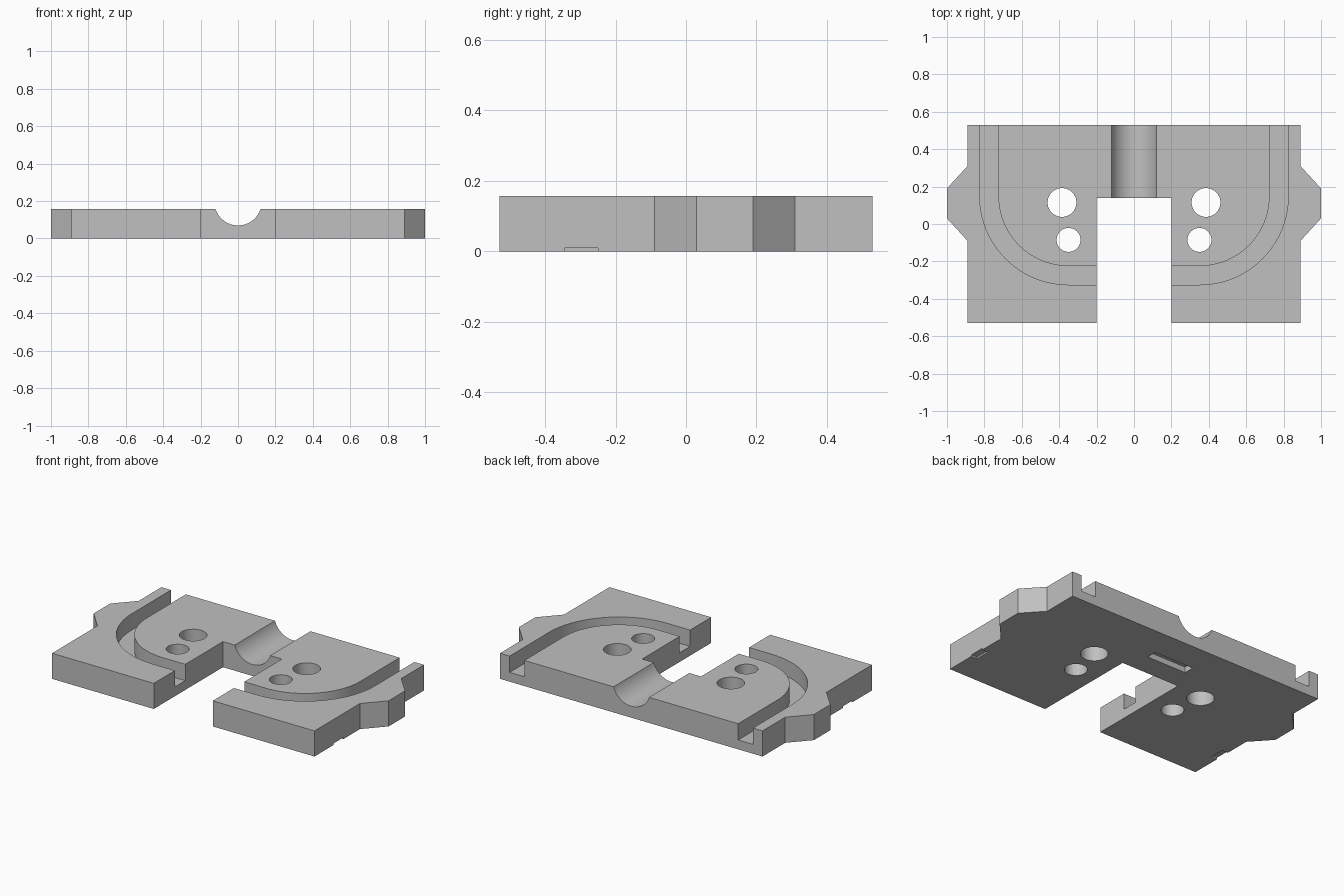
import bpy, bmesh, math
from mathutils import Matrix, Vector

if "Cube" in bpy.data.objects:
    bpy.data.objects.remove(bpy.data.objects["Cube"], do_unlink=True)

THICK = 0.157
BACK = 0.53

grey = bpy.data.materials.new("plain grey")
grey.use_nodes = True
grey.diffuse_color = (0.53, 0.53, 0.53, 1)
grey.node_tree.nodes["Principled BSDF"].inputs["Base Color"].default_value = (0.53, 0.53, 0.53, 1)


def finish(name, bm):
    bmesh.ops.recalc_face_normals(bm, faces=bm.faces)
    mesh = bpy.data.meshes.new(name)
    bm.to_mesh(mesh)
    bm.free()
    mesh.materials.append(grey)
    obj = bpy.data.objects.new(name, mesh)
    bpy.context.collection.objects.link(obj)
    return obj


def prism(name, outline, z0, z1):
    """Extrude a flat outline from z0 up to z1."""
    bm = bmesh.new()
    face = bm.faces.new([bm.verts.new((x, y, z0)) for x, y in outline])
    top = bmesh.ops.extrude_face_region(bm, geom=[face])["geom"]
    bmesh.ops.translate(bm, vec=(0, 0, z1 - z0),
                        verts=[v for v in top if isinstance(v, bmesh.types.BMVert)])
    return finish(name, bm)


def box(name, x0, x1, y0, y1, z0, z1):
    return prism(name, [(x0, y0), (x1, y0), (x1, y1), (x0, y1)], z0, z1)


def cylinder(name, centre, radius, length, along_y=False):
    bm = bmesh.new()
    turn = Matrix.Rotation(math.pi / 2 if along_y else 0, 4, 'X')
    bmesh.ops.create_cone(bm, cap_ends=True, segments=64, radius1=radius, radius2=radius,
                          depth=length, matrix=Matrix.Translation(Vector(centre)) @ turn)
    return finish(name, bm)


def channel_path(radius, side):
    """Back edge, down the side, round the corner and into the slot."""
    cx, cy = 0.35, 0.15
    arc = [(cx + radius * math.cos(a), cy - radius * math.sin(a))
           for a in (math.pi / 2 * i / 24 for i in range(25))]
    path = [(cx + radius, BACK + 0.1)] + arc + [(0.1, cy - radius)]
    return [(side * x, y) for x, y in path]


# Plate outline with side ears and the front slot
half = [(0.2, 0.14), (0.2, -BACK), (0.89, -BACK), (0.89, -0.09), (1.0, 0.03),
        (1.0, 0.19), (0.89, 0.31), (0.89, BACK)]
plate = prism("plate", half + [(-x, y) for x, y in reversed(half)], 0, THICK)

# Central half-round trough and underside pocket
cutters = [
    cylinder("trough_cutter", (0, 0.4, 0.197), 0.127, 0.7, along_y=True),
    box("pocket_cutter", -0.135, 0.135, 0.28, 0.345, -0.05, 0.035),
]
for side, label in ((1, "left"), (-1, "right")):
    # Curved channel
    outline = channel_path(0.475, side) + channel_path(0.375, side)[::-1]
    cutters.append(prism(label + "_channel_cutter", outline, 0.057, THICK + 0.1))
    # Through holes
    cutters.append(cylinder(label + "_large_hole_cutter", (side * 0.385, 0.115, 0.08), 0.077, 0.5))
    cutters.append(cylinder(label + "_small_hole_cutter", (side * 0.35, -0.085, 0.08), 0.064, 0.5))
    # Shallow pry notch under the outer edge
    x0, x1 = sorted((side * 0.85, side * 0.95))
    cutters.append(box(label + "_notch_cutter", x0, x1, -0.345, -0.25, -0.05, 0.01))

bpy.context.view_layer.objects.active = plate
for cutter in cutters:
    cutter.hide_render = True
    mod = plate.modifiers.new(cutter.name, 'BOOLEAN')
    mod.operation = 'DIFFERENCE'
    mod.solver = 'EXACT'
    mod.object = cutter
    bpy.ops.object.modifier_apply(modifier=mod.name)
    bpy.data.objects.remove(cutter, do_unlink=True)

bpy.ops.object.select_all(action='DESELECT')
plate.select_set(True)
bpy.ops.object.shade_smooth_by_angle(angle=math.radians(30))
